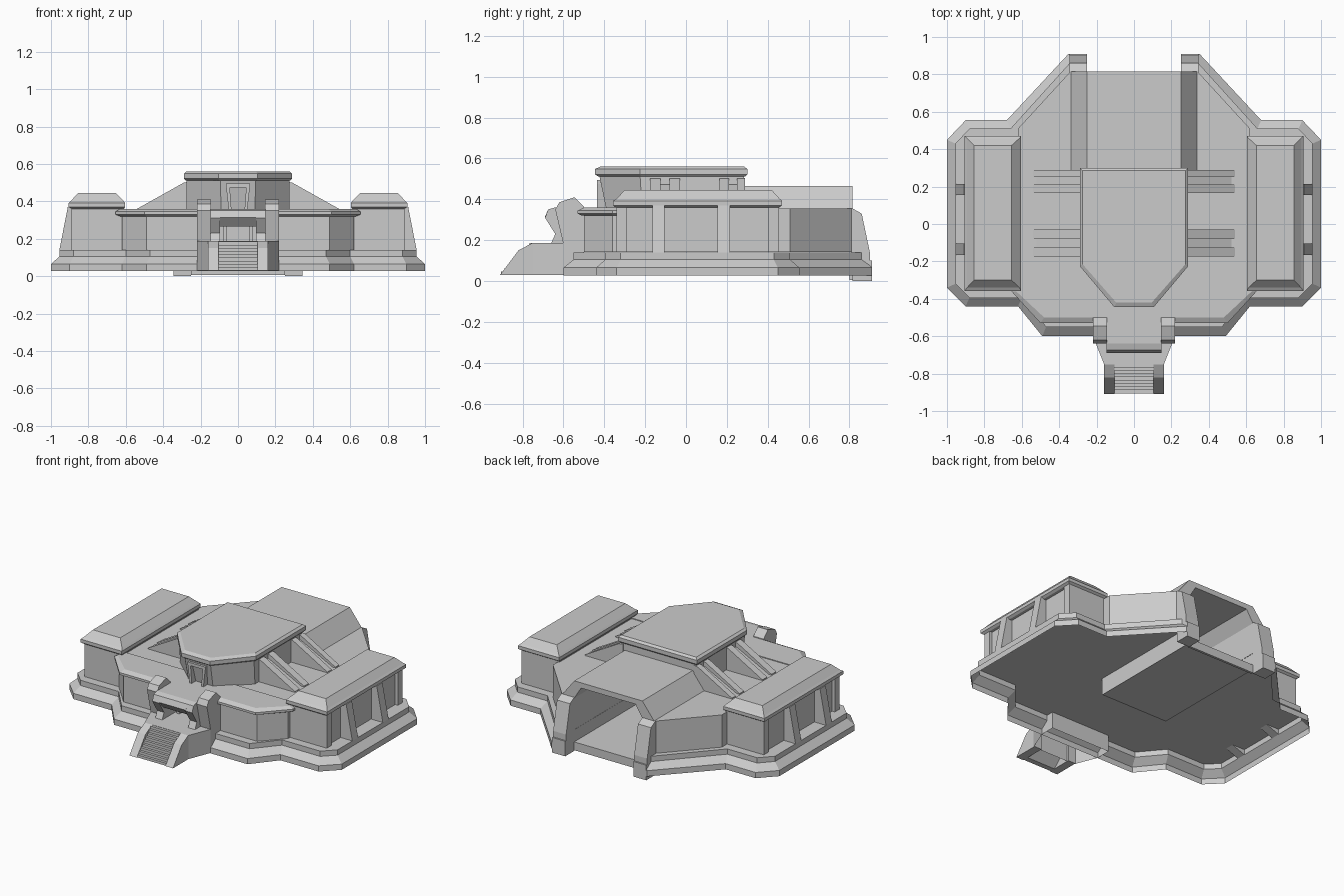
import bpy, bmesh

if "Cube" in bpy.data.objects:
    bpy.data.objects.remove(bpy.data.objects["Cube"])


def finish(name, bm, mirror=False):
    bmesh.ops.recalc_face_normals(bm, faces=bm.faces)
    me = bpy.data.meshes.new(name)
    bm.to_mesh(me)
    bm.free()
    ob = bpy.data.objects.new(name, me)
    bpy.context.collection.objects.link(ob)
    if mirror:
        m = ob.modifiers.new("mirror", 'MIRROR')
        m.use_mirror_merge = False
    return ob


def loft(name, levels, bottom=True, mirror=False):
    """Skin a stack of (outline, z) loops and cap the ends."""
    bm = bmesh.new()
    rings = [[bm.verts.new((x, y, z)) for x, y in pts] for pts, z in levels]
    for a, b in zip(rings, rings[1:]):
        for i in range(len(a)):
            j = (i + 1) % len(a)
            bm.faces.new((a[i], a[j], b[j], b[i]))
    bm.faces.new(rings[-1])
    if bottom:
        bm.faces.new(rings[0])
    return finish(name, bm, mirror)


def prism(name, profile, axis, spans, mirror=False):
    """Extrude a profile along x (profile y,z) or y (profile x,z) over each span."""
    bm = bmesh.new()
    for lo, hi in spans:
        put = (lambda p, t: (t, p[0], p[1])) if axis == 'x' else (lambda p, t: (p[0], t, p[1]))
        a = [bm.verts.new(put(p, lo)) for p in profile]
        b = [bm.verts.new(put(p, hi)) for p in profile]
        bm.faces.new(a)
        bm.faces.new(b)
        for i in range(len(a)):
            j = (i + 1) % len(a)
            bm.faces.new((a[i], a[j], b[j], b[i]))
    return finish(name, bm, mirror)


def rect(x0, x1, y0, y1):
    return [(x0, y0), (x1, y0), (x1, y1), (x0, y1)]


def box(name, x0, x1, y0, y1, z0, z1, mirror=False):
    r = rect(x0, x1, y0, y1)
    return loft(name, [(r, z0), (r, z1)], mirror=mirror)


def sym(half):
    """Complete an outline given its right half."""
    return half + [(-x, y) for x, y in reversed(half)]


# Stepped plinth, notched at the rear for the hangar, open underneath
outer = sym([(.25, 0), (.25, .91), (.35, .91), (.68, .555), (.9, .555), (1, .45),
             (1, -.34), (.9, -.44), (.62, -.44), (.49, -.6)])
inner = sym([(.25, 0), (.25, .87), (.335, .87), (.66, .51), (.88, .51), (.955, .43),
             (.955, -.32), (.88, -.395), (.6, -.395), (.47, -.55)])
loft("plinth", [(outer, .027), (outer, .065), (inner, .105), (inner, .14)], bottom=False)

# Main hall and its overhanging front roof edge
hall = sym([(.25, 0), (.25, .815), (.34, .815), (.62, .51), (.62, -.36), (.49, -.5)])
loft("main_hall", [(hall, .141), (hall, .355)], bottom=False)
rim0 = sym([(.63, -.3), (.63, -.36), (.49, -.51)])
rim1 = sym([(.655, -.3), (.655, -.36), (.5, -.53)])
rim2 = sym([(.63, -.3), (.63, -.36), (.48, -.5)])
loft("front_roof_edge", [(rim0, .32), (rim1, .33), (rim1, .345), (rim2, .36)])

# Hangar tunnel, floor, threshold and portal pillars
prism("hangar_roof", [(-.34, .35), (-.25, .465), (.25, .465), (.34, .35),
                      (.25, .35), (.2, .43), (-.2, .43), (-.25, .35)], 'y', [(.28, .815)])
box("hangar_floor", -.25, .25, 0, .815, .03, .06)
box("hangar_threshold", -.25, .25, .8, .816, .005, .06)
prism("portal_pillar", [(.8, .355), (.815, .355), (.86, .33), (.9, .14), (.9, .1),
                        (.91, .1), (.91, 0), (.815, 0)], 'x', [(.25, .345)], True)

# Command tower with flared walls and bevelled roof
tower_a = sym([(.275, .285), (.275, -.215), (.09, -.39)])
tower_b = sym([(.275, .285), (.275, -.225), (.095, -.425)])
loft("tower_walls", [(tower_a, .35), (tower_b, .52)])
roof_a = sym([(.28, .29), (.28, -.22), (.1, -.43)])
roof_b = sym([(.29, .3), (.29, -.225), (.105, -.445)])
roof_c = sym([(.275, .285), (.275, -.215), (.095, -.42)])
loft("tower_roof", [(roof_a, .512), (roof_b, .522), (roof_b, .548), (roof_c, .56)])
prism("tower_door_jamb", [(.035, .355), (.05, .355), (.065, .49), (.045, .49)], 'y',
      [(-.435, -.38)], True)
box("tower_door_lintel", -.065, .065, -.435, -.4, .475, .495)

# Sloping tower struts: twin rails with a sunken web
prism("strut_rail", [(.26, .35), (.26, .505), (.29, .5), (.54, .36), (.54, .35)], 'y',
      [(-.175, -.125), (-.08, -.03), (.165, .21), (.25, .29)], True)
prism("strut_web", [(.26, .35), (.26, .475), (.29, .47), (.52, .355), (.52, .35)], 'y',
      [(-.13, -.07), (.2, .26)], True)

# Side wings: recessed core, end walls, leaning buttresses, hipped roof
box("wing_core", .61, .87, -.33, .445, .141, .37, True)
for name, y0, y1 in (("wing_front_wall", -.34, -.29), ("wing_rear_wall", .405, .455)):
    box(name, .61, .89, y0, y1, .141, .37, True)
prism("wing_buttress", [(.86, .141), (.955, .105), (.955, .14), (.91, .37), (.86, .37)], 'y',
      [(-.165, -.105), (.155, .215)], True)
loft("wing_roof", [(rect(.61, .89, -.345, .455), .36), (rect(.603, .905, -.358, .47), .37),
                   (rect(.603, .905, -.358, .47), .392), (rect(.613, .893, -.34, .458), .403),
                   (rect(.655, .855, -.3, .42), .445)], mirror=True)

# Entrance landing, hollow stairs and side ramps
land = sym([(.22, -.5), (.22, -.6), (.16, -.75)])
loft("landing", [(land, .03), (land, .187)], bottom=False)
steps, n = [], 9
for i in range(n):
    y = -.905 + i * .155 / n
    steps += [(y, .03 + i * .155 / n), (y, .03 + (i + 1) * .155 / n)]
prism("stairs", steps + [(-.74, .185), (-.74, .16), (-.87, .03)], 'x', [(-.105, .105)])
prism("stair_side", [(-.91, .03), (-.82, .15), (-.75, .187), (-.74, .187), (-.74, .03)],
      'x', [(.105, .16)], True)

# Gate pillars, brackets and balcony
prism("gate_pillar", [(-.6, .18), (-.64, .35), (-.62, .385), (-.545, .41),
                      (-.5, .365), (-.48, .18)], 'x', [(.145, .22)], True)
prism("gate_bracket", [(-.66, .185), (-.64, .23), (-.69, .31), (-.675, .35),
                       (-.64, .36), (-.5, .36), (-.5, .185)], 'x', [(.095, .146)], True)
prism("balcony", [(-.69, .315), (-.675, .35), (-.64, .36), (-.48, .36),
                  (-.48, .265), (-.645, .265)], 'x', [(-.1, .1)])
box("entrance_door_jamb", .06, .08, -.53, -.49, .18, .27, True)
